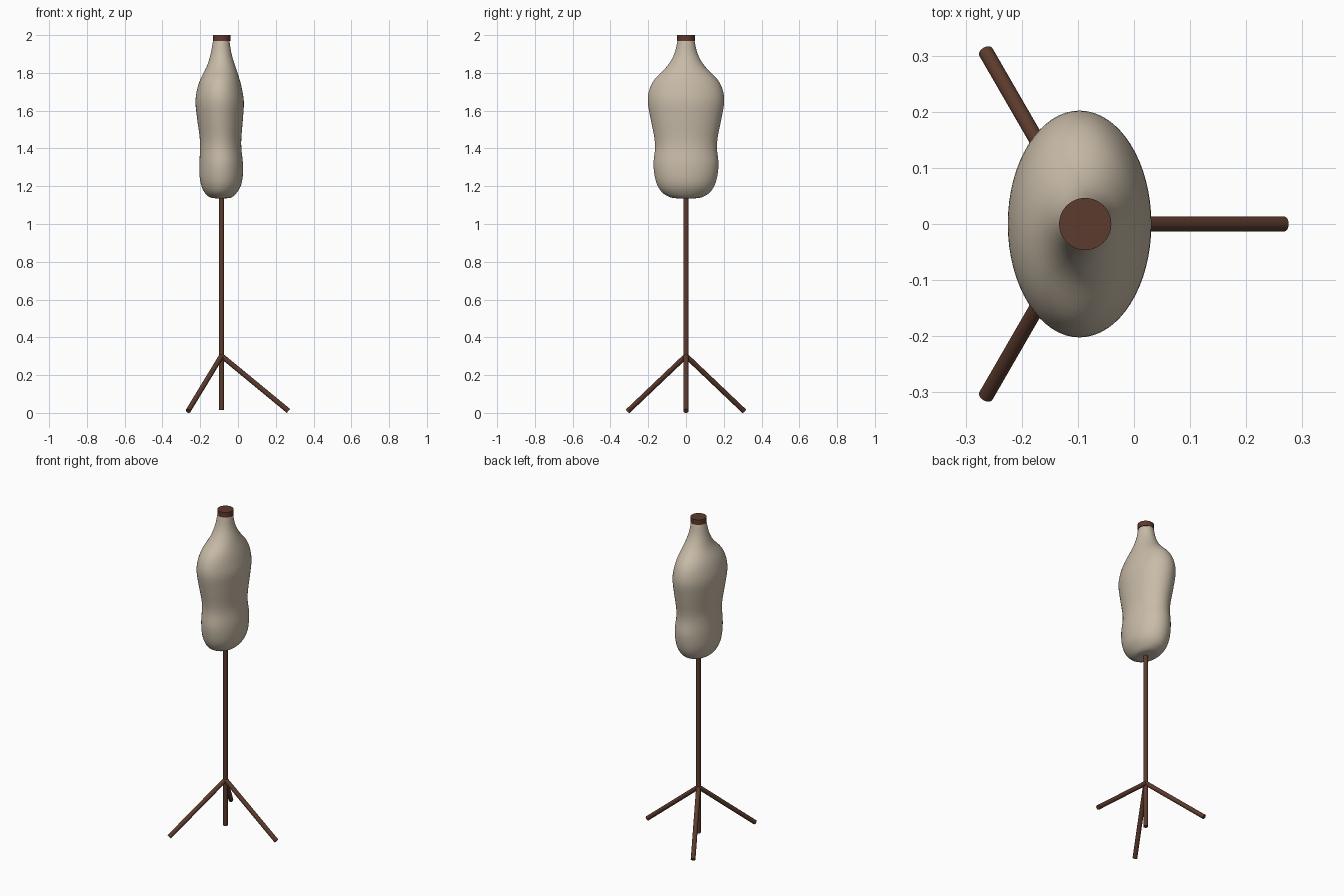
import bpy
import bmesh
from math import cos, sin, tau
from mathutils import Vector

default_cube = bpy.data.objects.get("Cube")
if default_cube:
    bpy.data.objects.remove(default_cube, do_unlink=True)

AXIS_X = -0.087


def make_material(name, colour):
    material = bpy.data.materials.new(name)
    material.use_nodes = True
    material.diffuse_color = colour
    material.node_tree.nodes["Principled BSDF"].inputs["Base Color"].default_value = colour
    return material


linen = make_material("linen", (0.58, 0.50, 0.39, 1))
dark_wood = make_material("dark wood", (0.107, 0.043, 0.026, 1))


def finish(obj, name, material):
    obj.name = name
    obj.data.name = name
    obj.data.materials.append(material)
    bpy.ops.object.select_all(action="DESELECT")
    obj.select_set(True)
    bpy.context.view_layer.objects.active = obj
    bpy.ops.object.shade_smooth_by_angle()
    return obj


def rod(name, start, end, radius, sides=32):
    """Closed cylinder running between two points."""
    start, end = Vector(start), Vector(end)
    span = end - start
    bpy.ops.mesh.primitive_cylinder_add(
        vertices=sides, radius=radius, depth=span.length, location=(start + end) / 2,
        rotation=span.to_track_quat("Z", "Y").to_euler())
    return finish(bpy.context.object, name, dark_wood)


def catmull_rom(points, steps):
    """Smooth path through all the given points."""
    pts = [Vector(p) for p in points]
    pts = [2 * pts[0] - pts[1]] + pts + [2 * pts[-1] - pts[-2]]
    path = []
    for a, b, c, d in zip(pts, pts[1:], pts[2:], pts[3:]):
        for i in range(steps):
            t = i / steps
            path.append(0.5 * (2 * b + (c - a) * t + (2 * a - 5 * b + 4 * c - d) * t ** 2
                               + (3 * b - a - 3 * c + d) * t ** 3))
    return path + [pts[-2]]


def loft(name, sections, material, sides=64):
    """Elliptical rings: height, left edge, right edge, half depth."""
    bm = bmesh.new()
    rings = []
    for z, low, high, depth in sections:
        mid, half = (low + high) / 2, (high - low) / 2
        rings.append([bm.verts.new((mid + half * cos(tau * i / sides),
                                    depth * sin(tau * i / sides), z))
                      for i in range(sides)])
    for lower, upper in zip(rings, rings[1:]):
        for i in range(sides):
            j = (i + 1) % sides
            bm.faces.new((lower[i], lower[j], upper[j], upper[i]))
    bm.faces.new(rings[0][::-1])
    bm.faces.new(rings[-1])
    mesh = bpy.data.meshes.new(name)
    bm.to_mesh(mesh)
    bm.free()
    obj = bpy.data.objects.new(name, mesh)
    bpy.context.collection.objects.link(obj)
    return finish(obj, name, material)


# Padded torso, from the rounded base to the neck
torso_sections = [
    (1.136, -0.12, -0.06, 0.05),
    (1.142, -0.15, -0.032, 0.085),
    (1.164, -0.175, -0.008, 0.123),
    (1.20, -0.193, 0.014, 0.149),
    (1.25, -0.203, 0.025, 0.165),
    (1.32, -0.204, 0.026, 0.172),
    (1.40, -0.201, 0.018, 0.164),
    (1.46, -0.203, 0.018, 0.168),
    (1.555, -0.216, 0.026, 0.187),
    (1.645, -0.225, 0.031, 0.202),
    (1.71, -0.217, 0.022, 0.194),
    (1.767, -0.199, 0.008, 0.165),
    (1.835, -0.165, -0.014, 0.10),
    (1.90, -0.145, -0.034, 0.062),
    (1.975, -0.131, -0.046, 0.044),
]
loft("torso", catmull_rom(torso_sections, 4), linen)

# Neck cap and centre pole
rod("neck_cap", (AXIS_X, 0, 1.968), (AXIS_X, 0, 2), 0.0465, 48)
rod("pole", (AXIS_X, 0, 0.016), (AXIS_X, 0, 1.16), 0.0135)

# Tripod legs spread evenly around the pole
for k, name in enumerate(("left_leg", "back_right_leg", "front_right_leg")):
    angle = tau * k / 3
    foot = (AXIS_X + 0.354 * cos(angle), 0.354 * sin(angle), 0.0105)
    rod(name, (AXIS_X, 0, 0.302), foot, 0.0135)
